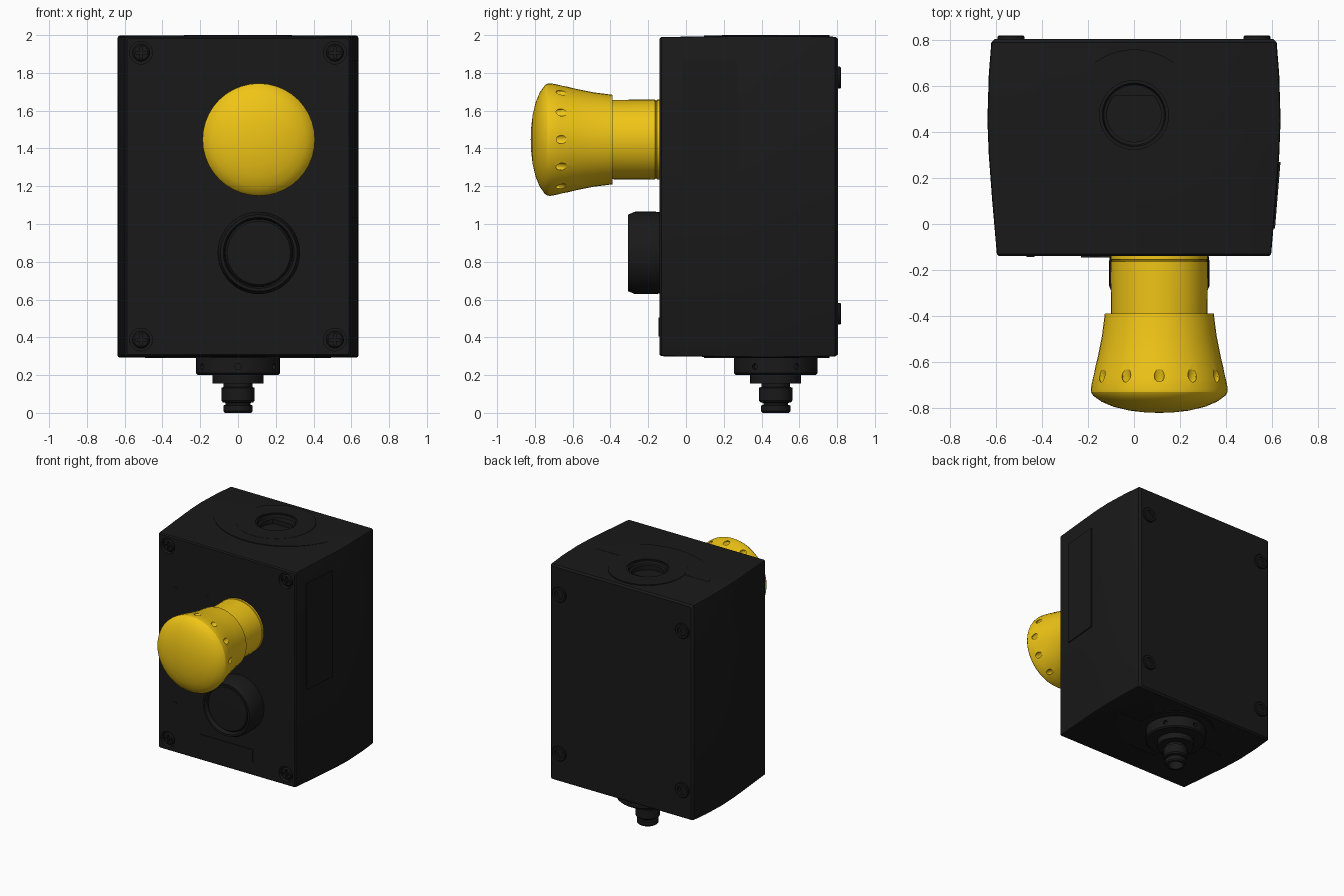
import bpy, bmesh, math
from mathutils import Vector, Matrix

if "Cube" in bpy.data.objects:
    bpy.data.objects.remove(bpy.data.objects["Cube"])

UP, DOWN, FRONT, BACK = (Vector(v) for v in ((0, 0, 1), (0, 0, -1), (0, -1, 0), (0, 1, 0)))


def material(name, rgb):
    m = bpy.data.materials.new(name)
    m.diffuse_color = (*rgb, 1)
    m.use_nodes = True
    m.node_tree.nodes["Principled BSDF"].inputs["Base Color"].default_value = m.diffuse_color
    return m


BLACK = material("black_plastic", (0.01, 0.01, 0.01))
YELLOW = material("yellow_plastic", (0.87, 0.56, 0.008))


def finish(name, bm, mat=BLACK):
    bmesh.ops.recalc_face_normals(bm, faces=bm.faces)
    me = bpy.data.meshes.new(name)
    bm.to_mesh(me)
    bm.free()
    ob = bpy.data.objects.new(name, me)
    bpy.context.collection.objects.link(ob)
    me.materials.append(mat)
    return ob


def lathe(name, profile, loc, axis, mat=BLACK, seg=40):
    """Revolve (radius, height) points; a profile off the axis closes on itself."""
    bm = bmesh.new()
    rings = []
    for r, h in profile:
        n = 1 if r == 0 else seg
        rings.append([bm.verts.new((r * math.cos(2 * math.pi * i / seg),
                                    r * math.sin(2 * math.pi * i / seg), h)) for i in range(n)])
    pairs = list(zip(rings, rings[1:]))
    if profile[0][0] > 0:
        pairs.append((rings[-1], rings[0]))
    for a, b in pairs:
        for i in range(seg):
            j = (i + 1) % seg
            quad = [a[i % len(a)], a[j % len(a)], b[j % len(b)], b[i % len(b)]]
            bm.faces.new(list(dict.fromkeys(quad)))
    rot = UP.rotation_difference(axis).to_matrix().to_4x4()
    bm.transform(Matrix.Translation(loc) @ rot)
    return finish(name, bm, mat)


def rod(name, r, h0, h1, loc, axis, seg=40):
    return lathe(name, [(0, h0), (r, h0), (r, h1), (0, h1)], loc, axis, seg=seg)


def boxes(name, specs, mat=BLACK):
    """One object from several (centre, size) boxes."""
    bm = bmesh.new()
    for c, s in specs:
        bmesh.ops.create_cube(bm, size=1, matrix=Matrix.Translation(c) @ Matrix.Diagonal((*s, 1)))
    return finish(name, bm, mat)


def cut(ob, cutter, keep=False):
    mod = ob.modifiers.new("cut", 'BOOLEAN')
    mod.operation, mod.solver, mod.object = 'DIFFERENCE', 'EXACT', cutter
    bpy.context.view_layer.objects.active = ob
    bpy.ops.object.modifier_apply(modifier=mod.name)
    if not keep:
        bpy.data.objects.remove(cutter)


# Enclosure: rounded rectangles lofted from front to back, bulging mid-depth
CZ, CY = 1.145, 0.475
bm = bmesh.new()
loft = [(-0.14, 0.588, 0.837), (-0.13, 0.597, 0.845), (0.1, 0.617, 0.848), (0.3, 0.632, 0.851),
        (0.45, 0.638, 0.852), (0.65, 0.632, 0.85), (0.79, 0.621, 0.846), (0.805, 0.605, 0.835)]
sections = []
for y, hx, hz in loft:
    ring = []
    for k, (sx, sz) in enumerate(((1, 1), (-1, 1), (-1, -1), (1, -1))):
        for t in (0, 45, 90):
            a = math.radians(90 * k + t)
            ring.append(bm.verts.new((sx * (hx - 0.012) + 0.012 * math.cos(a), y,
                                      CZ + sz * (hz - 0.012) + 0.012 * math.sin(a))))
    sections.append(ring)
for a, b in zip(sections, sections[1:]):
    for i in range(12):
        j = (i + 1) % 12
        bm.faces.new((a[i], a[j], b[j], b[i]))
bm.faces.new(sections[0])
bm.faces.new(sections[-1])
body = finish("enclosure", bm)

# Raised arc pads on the top and bottom
pads = []
for name, z0, z1 in (("top_arc_pad", 1.95, 1.9985), ("bottom_arc_pad", 0.2915, 0.34)):
    bm = bmesh.new()
    angles = [math.radians(204 + 132 * i / 28) for i in range(29)]
    low = [bm.verts.new((0.54 * math.cos(a), 0.635 + 0.54 * math.sin(a), z0)) for a in angles]
    face = bm.faces.new(low)
    ext = bmesh.ops.extrude_face_region(bm, geom=[face])
    bmesh.ops.translate(bm, vec=(0, 0, z1 - z0),
                        verts=[v for v in ext["geom"] if isinstance(v, bmesh.types.BMVert)])
    pads.append(finish(name, bm))

# Round cable entry on the top
hole = rod("entry_cutter", 0.15, -0.07, 0.1, (0, CY, 2), UP)
cut(body, hole, keep=True)
cut(pads[0], hole)
lathe("top_entry_disc", [(0.15, -0.04), (0.285, -0.04), (0.285, 0), (0.15, 0)], (0, CY, 2), UP)
lathe("top_entry_lip", [(0.151, -0.07), (0.151, -0.008), (0.138, -0.008), (0.132, -0.03),
                        (0.118, -0.035), (0.118, -0.07)], (0, CY, 2), UP)
boxes("top_entry_tab", [((0, CY + 0.105, 1.95), (0.18, 0.045, 0.035))])
lathe("bottom_entry_disc", [(0, -0.04), (0.285, -0.04), (0.285, 0), (0, 0)], (0, CY, 0.29), DOWN)

# Cover screws in front recesses
for x in (-0.513, 0.513):
    for z in (0.388, 1.907):
        cut(body, rod("recess_cutter", 0.06, -0.035, 0.05, (x, -0.14, z), FRONT, 28))
        head = lathe("cover_screw", [(0, -0.05), (0.046, -0.05), (0.046, -0.012), (0.038, -0.004),
                                     (0, -0.004)], (x, -0.14, z), FRONT, seg=28)
        for size in ((0.06, 0.04, 0.013), (0.013, 0.04, 0.06)):
            cut(head, boxes("cross_cutter", [((x, -0.14, z), size)]))

# Mounting feet on the back
for x in (-0.535, 0.535):
    for z in (0.525, 1.775):
        lathe("back_foot", [(0, -0.02), (0.058, -0.02), (0.058, 0.012), (0.054, 0.016), (0.036, 0.016),
                            (0.034, 0.004), (0.018, 0.004), (0.015, -0.005), (0, -0.005)],
              (x, 0.804, z), BACK, seg=28)

# Blank nameplate and label corner marks on the front
boxes("nameplate", [((0, -0.14, 0.455), (0.46, 0.012, 0.1))])
marks = []
for zlo, zhi in ((0.695, 0.995), (1.3, 1.6)):
    for x, sx in ((-0.465, 1), (-0.155, -1)):
        for z, sz in ((zlo, 1), (zhi, -1)):
            marks.append(((x + sx * 0.015, -0.14, z), (0.034, 0.006, 0.005)))
            marks.append(((x, -0.14, z + sz * 0.015), (0.005, 0.006, 0.034)))
boxes("label_marks", marks)

# Thin panel on the right side, following the draft of the wall
panel = boxes("side_panel", [((0, 0, 0), (0.014, 0.29, 0.835))])
panel.location = (0.6185, 0.125, 1.448)
panel.rotation_euler.z = -math.atan2(0.024, 0.29)

# Yellow mushroom button
BX = 0.11
head = lathe("mushroom_head", [(0, 0.2), (0.2, 0.2), (0.2, 0.25), (0.237, 0.25), (0.25, 0.35),
                               (0.268, 0.44), (0.29, 0.53), (0.298, 0.578), (0.297, 0.592),
                               (0.288, 0.607), (0.25, 0.634), (0.2, 0.655), (0.13, 0.672),
                               (0.06, 0.68), (0, 0.682)], (BX, -0.14, 1.447), FRONT, YELLOW)
bm = bmesh.new()
for k in range(12):
    m = (Matrix.Translation((BX, -0.66, 1.447)) @ Matrix.Rotation(math.radians(30 * k), 4, 'Y')
         @ Matrix.Translation((0.286, 0, 0)) @ Matrix.Rotation(math.radians(-13), 4, 'Z')
         @ Matrix.Diagonal((0.014, 0.058, 0.022, 1)))
    bmesh.ops.create_uvsphere(bm, u_segments=12, v_segments=8, radius=1, matrix=m)
cut(head, finish("grip_cutter", bm, YELLOW))
lathe("mushroom_neck", [(0, -0.02), (0.212, -0.02), (0.212, 0.014), (0.207, 0.016), (0.207, 0.022),
                        (0.212, 0.024), (0.21, 0.255), (0, 0.255)], (BX, -0.14, 1.447), FRONT, YELLOW)

# Black push button below it
lathe("push_button_collar", [(0.175, -0.02), (0.212, -0.02), (0.218, 0.02), (0.218, 0.13),
                             (0.203, 0.166), (0.188, 0.166), (0.18, 0.15), (0.175, 0.1)],
      (BX, -0.14, 0.847), FRONT, seg=48)
lathe("push_button_cap", [(0, -0.02), (0.178, -0.02), (0.178, 0.135), (0.168, 0.147), (0, 0.15)],
      (BX, -0.14, 0.847), FRONT, seg=48)

# Connector under the enclosure
flange = lathe("connector_flange", [(0, -0.02), (0.222, -0.02), (0.222, 0.075), (0.212, 0.085),
                                    (0.135, 0.085), (0.135, 0.13), (0, 0.13)], (0, CY, 0.285), DOWN)
for k in range(6):
    d = Vector((math.cos(math.radians(60 * k + 30)), math.sin(math.radians(60 * k + 30)), 0))
    cut(flange, rod("pin_cutter", 0.016, 0.2, 0.25, (0, CY, 0.245), d, 12))
lathe("connector_plug", [(0, -0.02), (0.076, -0.02), (0.076, 0.018), (0.088, 0.022), (0.088, 0.09),
                         (0.08, 0.1), (0.065, 0.102), (0.065, 0.112), (0.078, 0.116), (0.078, 0.145),
                         (0.07, 0.155), (0.055, 0.155), (0.055, 0.08), (0, 0.08)],
      (0, CY, 0.155), DOWN, seg=36)

# Smooth shading with crisp edges
for ob in bpy.context.scene.objects:
    ob.select_set(True)
bpy.context.view_layer.objects.active = body
bpy.ops.object.shade_smooth_by_angle(angle=math.radians(25))
